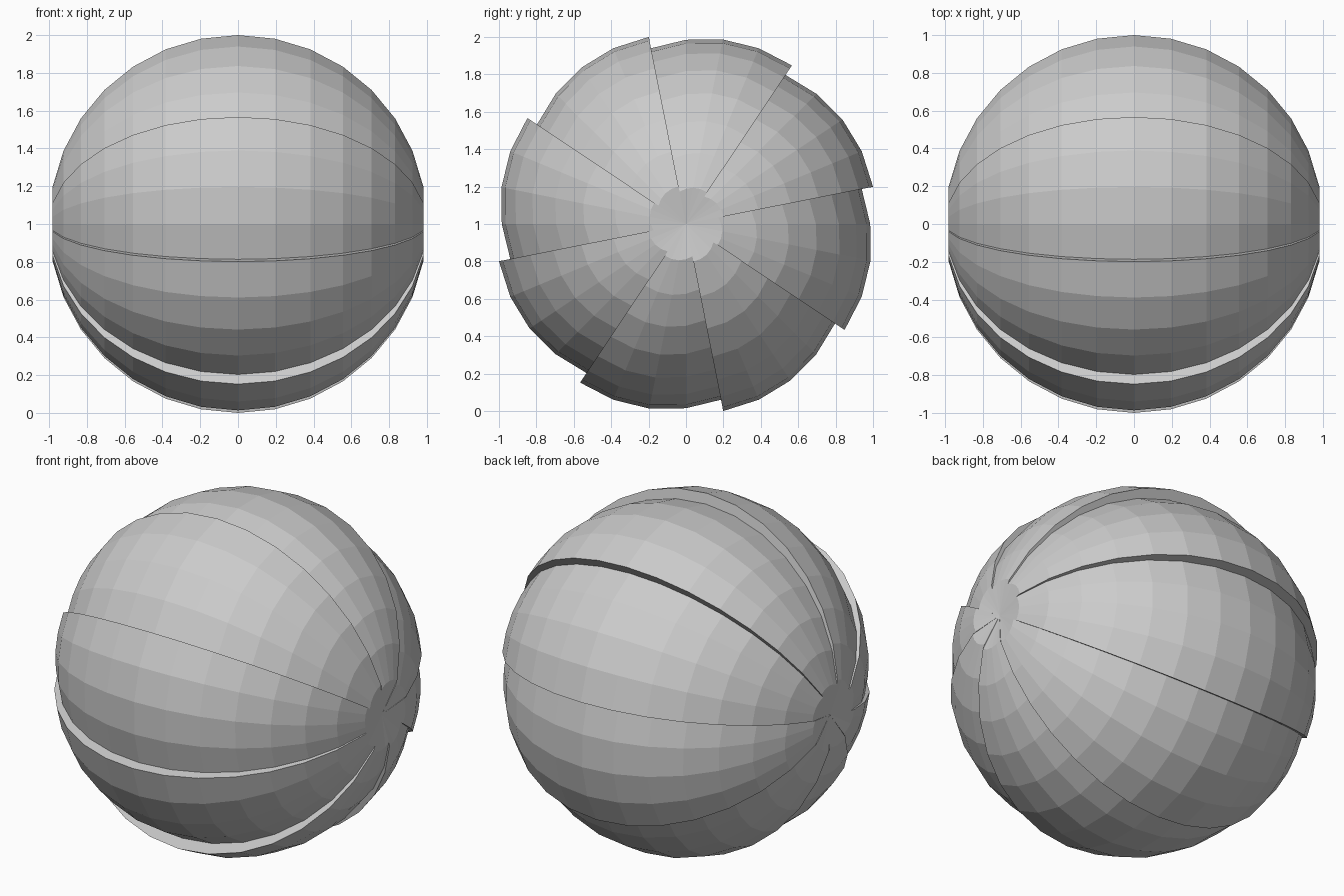
import bpy, bmesh
from math import sin, cos, sqrt, radians

if "Cube" in bpy.data.objects:
    bpy.data.objects.remove(bpy.data.objects["Cube"])

STEP = radians(11.25)
# radius change across one segment, from its sunken edge to its raised lip
FLARE = [-0.042, -0.015, 0.006, 0.017, 0.0196]
POLE_X = 0.957          # slightly dented poles on the x axis


def arc(bm, theta, flare):
    """Half-circle of vertices from the right pole side to the left one."""
    verts = []
    for k in range(1, 16):
        a = k * STEP
        r = sin(a) + flare * sqrt(sin(a))
        verts.append(bm.verts.new((cos(a), r * cos(theta), 1 + r * sin(theta))))
    return verts


bm = bmesh.new()
right_pole = bm.verts.new((POLE_X, 0, 1))
left_pole = bm.verts.new((-POLE_X, 0, 1))


def skin(a, b):
    """Join two arcs with quads, closed by a triangle at each pole."""
    bm.faces.new((right_pole, a[0], b[0]))
    bm.faces.new((left_pole, b[-1], a[-1]))
    for k in range(14):
        bm.faces.new((a[k], a[k + 1], b[k + 1], b[k]))


# eight overlapping segments turning clockwise around the x axis
segments = []
for s in range(8):
    start = radians(101.25 - 45 * s)
    segments.append([arc(bm, start - i * STEP, f) for i, f in enumerate(FLARE)])

for s, seg in enumerate(segments):
    for a, b in zip(seg, seg[1:]):
        skin(a, b)
    # step wall down to the next segment
    skin(seg[-1], segments[(s + 1) % 8][0])

bmesh.ops.recalc_face_normals(bm, faces=bm.faces)
mesh = bpy.data.meshes.new("segmented_ball")
bm.to_mesh(mesh)
bm.free()
ball = bpy.data.objects.new("segmented_ball", mesh)
bpy.context.collection.objects.link(ball)
